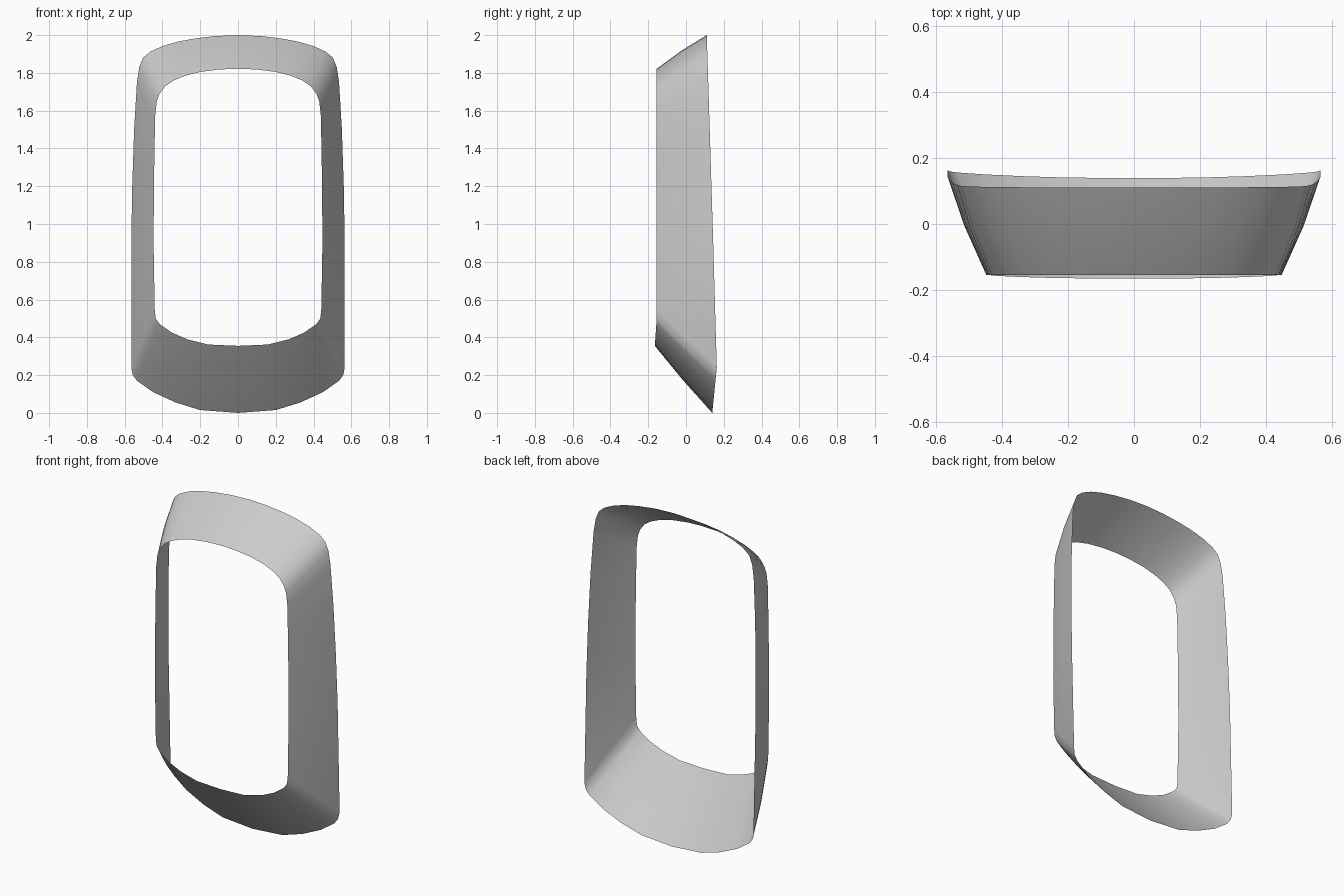
import bpy
import bmesh
import math
from mathutils import Vector

if "Cube" in bpy.data.objects:
    bpy.data.objects.remove(bpy.data.objects["Cube"], do_unlink=True)

# Half outlines (x, z) from top centre down the left side to bottom centre
BACK_RIM = [(0, 2), (.12, 1.995), (.23, 1.982), (.32, 1.965), (.4, 1.942), (.465, 1.912),
            (.503, 1.88), (.523, 1.83), (.535, 1.75), (.55, 1.5), (.56, 1.2), (.565, .9),
            (.565, .24), (.557, .2), (.535, .17), (.45, .11), (.33, .055), (.2, .015), (0, 0)]
FRONT_RIM = [(0, 1.822), (.1, 1.818), (.2, 1.805), (.28, 1.785), (.34, 1.76), (.385, 1.73),
             (.415, 1.69), (.43, 1.65), (.438, 1.58), (.442, 1.4), (.445, 1.2), (.447, .9),
             (.441, .55), (.436, .5), (.415, .47), (.35, .425), (.27, .39), (.16, .362), (0, .355)]
BULGE = .008


def back_depth(z):
    """The back rim leans, and tucks in again at the bottom."""
    return .11 + .031 * (2 - z) if z > .25 else .164 - .1 * (.25 - z)


def front_depth(z):
    return -.155 - .07 * max(0, .5 - z)


def full_loop(half, depth):
    """Mirror a half outline into a closed ring of points."""
    left = [Vector((x, depth(z), z)) for x, z in half]
    right = [Vector((-p.x, p.y, p.z)) for p in left[-2:0:-1]]
    return left + right


def middle_loop(front, back):
    """Halfway ring, pushed slightly outwards to round the band."""
    ring = []
    for i, (a, b) in enumerate(zip(front, back)):
        tangent = back[(i + 1) % len(back)] - back[i - 1]
        outward = Vector((-tangent.z, 0, tangent.x)).normalized()
        ring.append((a + b) / 2 + outward * BULGE)
    return ring


# Flared open band, bridged from front rim to back rim
front = full_loop(FRONT_RIM, front_depth)
back = full_loop(BACK_RIM, back_depth)
bm = bmesh.new()
rings = [[bm.verts.new(p) for p in loop] for loop in (front, middle_loop(front, back), back)]
for near, far in zip(rings, rings[1:]):
    for i in range(len(near)):
        j = (i + 1) % len(near)
        bm.faces.new((near[i], near[j], far[j], far[i]))
bm.normal_update()
if sum(f.normal.dot(Vector((f.calc_center_median().x, 0, f.calc_center_median().z - 1)))
       for f in bm.faces) < 0:
    bmesh.ops.reverse_faces(bm, faces=bm.faces[:])
mesh = bpy.data.meshes.new("flared_surround")
bm.to_mesh(mesh)
bm.free()
surround = bpy.data.objects.new("flared_surround", mesh)
bpy.context.collection.objects.link(surround)

# Plain grey material
grey = bpy.data.materials.new("plain grey")
grey.use_nodes = True
colour = (.6, .6, .6, 1)
grey.diffuse_color = colour
grey.node_tree.nodes["Principled BSDF"].inputs["Base Color"].default_value = colour
mesh.materials.append(grey)

# Smooth shading
bpy.ops.object.select_all(action="DESELECT")
surround.select_set(True)
bpy.context.view_layer.objects.active = surround
bpy.ops.object.shade_smooth_by_angle(angle=math.radians(40))
